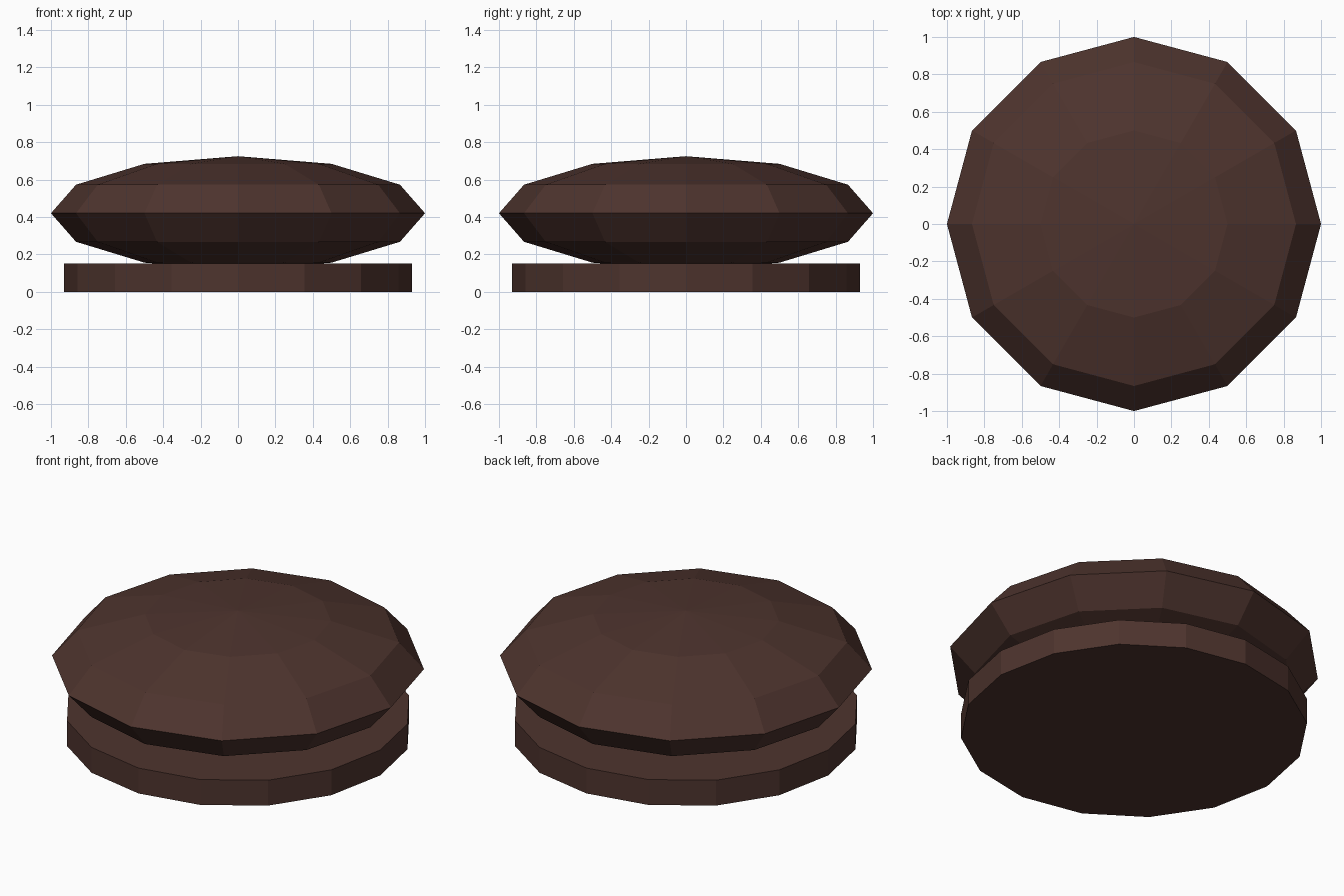
import bpy
from mathutils import Matrix

cube = bpy.data.objects.get("Cube")
if cube:
    bpy.data.objects.remove(cube, do_unlink=True)

brown = bpy.data.materials.new("dark_brown")
brown.use_nodes = True
colour = (0.076, 0.034, 0.027, 1)
brown.diffuse_color = colour
brown.node_tree.nodes["Principled BSDF"].inputs["Base Color"].default_value = colour


def finish(name):
    """Name the active part, colour it and keep its facets flat."""
    part = bpy.context.object
    part.name = part.data.name = name
    part.data.materials.append(brown)
    bpy.ops.object.shade_flat()
    return part


# Flat round base
bpy.ops.mesh.primitive_cylinder_add(vertices=16, radius=0.93, depth=0.15,
                                    location=(0, 0, 0.075))
finish("base_disc")

# Squashed faceted cushion resting slightly into the base
bpy.ops.mesh.primitive_uv_sphere_add(segments=12, ring_count=6, radius=1,
                                     location=(0, 0, 0.42))
cushion = finish("cushion")
cushion.data.transform(Matrix.Diagonal((1, 1, 0.305, 1)))
